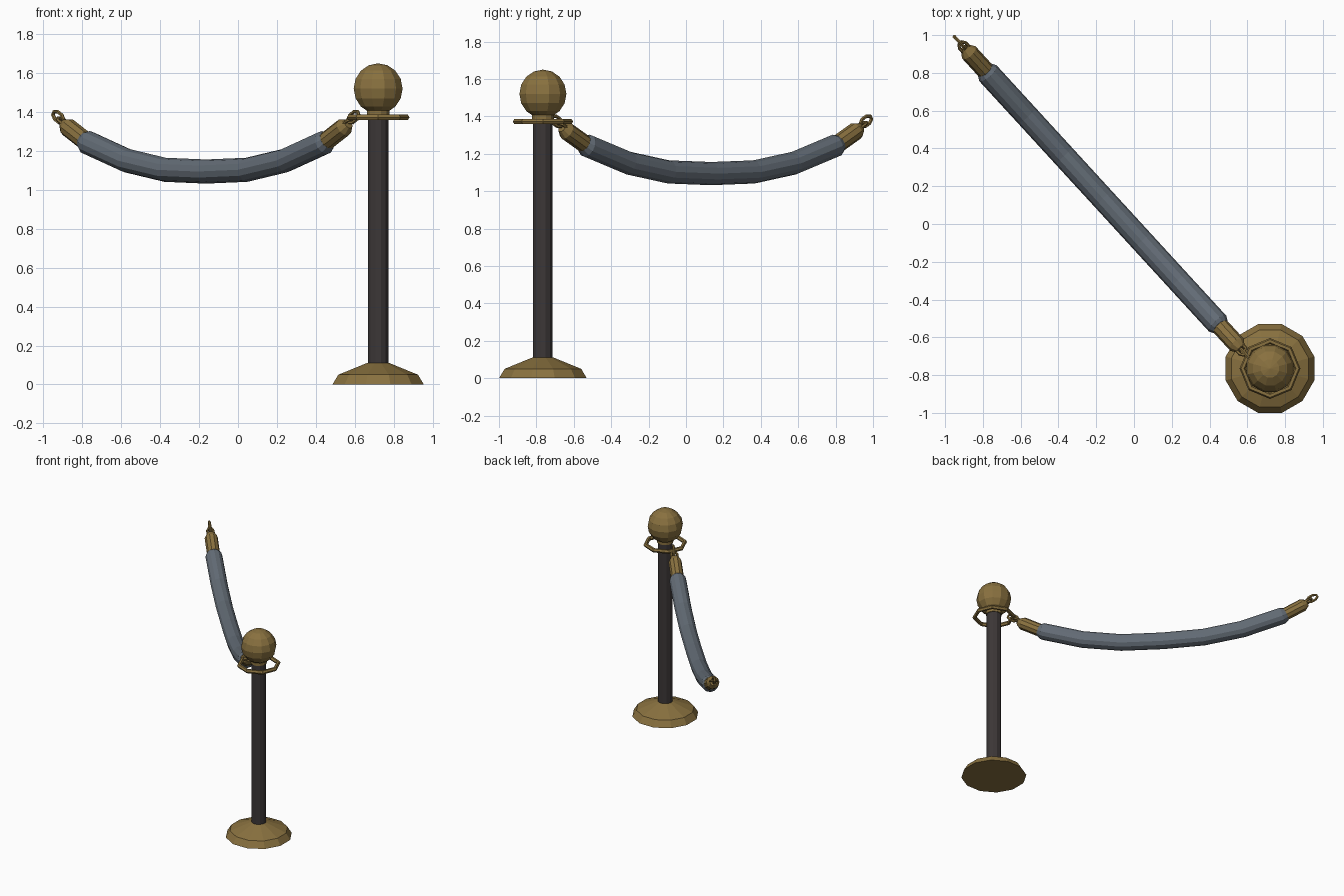
import bpy, math
from mathutils import Vector, Matrix

if "Cube" in bpy.data.objects:
    bpy.data.objects.remove(bpy.data.objects["Cube"])

PX, PY = 0.72, -0.765                  # post axis
MID = Vector((-0.165, 0.135, 0))       # rope middle
DIR = Vector((-0.676, 0.737, 0))       # rope heading, seen from above


def material(name, rgb):
    m = bpy.data.materials.new(name)
    m.diffuse_color = (*rgb, 1)
    m.use_nodes = True
    m.node_tree.nodes["Principled BSDF"].inputs["Base Color"].default_value = m.diffuse_color
    return m


BRASS = material("brass", (0.25, 0.165, 0.05))
DARK = material("dark_metal", (0.045, 0.038, 0.038))
CLOTH = material("grey_cloth", (0.125, 0.15, 0.18))


def make(name, verts, faces, mat):
    me = bpy.data.meshes.new(name)
    me.from_pydata(verts, [], faces)
    me.materials.append(mat)
    ob = bpy.data.objects.new(name, me)
    bpy.context.collection.objects.link(ob)
    return ob


def sweep(name, path, radii, sides, mat, up, closed=False, turn=0.0):
    """Tube through path points; 'up' is a vector never parallel to the path."""
    n, verts, faces = len(path), [], []
    for i, p in enumerate(path):
        a = path[(i - 1) % n] if closed or i else p
        b = path[(i + 1) % n] if closed or i < n - 1 else p
        t = (b - a).normalized()
        u = up.cross(t).normalized()
        v = t.cross(u)
        for k in range(sides):
            w = turn + math.tau * k / sides
            verts.append(p + radii[i] * (u * math.cos(w) + v * math.sin(w)))
    for i in range(n if closed else n - 1):
        j = (i + 1) % n
        for k in range(sides):
            l = (k + 1) % sides
            faces.append((i * sides + k, i * sides + l, j * sides + l, j * sides + k))
    if not closed:
        faces.append(tuple(reversed(range(sides))))
        faces.append(tuple(range((n - 1) * sides, n * sides)))
    return make(name, verts, faces, mat)


def upright(name, profile, sides, mat, turn=0.0):
    """Turned part on the post axis from (radius, z) pairs."""
    path = [Vector((PX, PY, z)) for r, z in profile]
    return sweep(name, path, [r for r, z in profile], sides, mat, Vector((0, 1, 0)), turn=turn)


def on_rope(s, z):
    return MID + DIR * s + Vector((0, 0, z))


def link(name, centre, along, side, length, width, thick):
    """Elongated chain link lying in the plane of 'along' and 'side'."""
    pts = []
    for k in range(8):
        w = math.tau * (k + 0.5) / 8
        pts.append(centre + along * math.cos(w) * length + side * math.sin(w) * width)
    return sweep(name, pts, [thick] * 8, 6, BRASS, along.cross(side), closed=True)


# stand
upright("base", [(0.243, 0), (0.212, 0.05), (0.06, 0.11)], 12, BRASS, math.radians(15))
upright("post", [(0.054, 0.10), (0.054, 1.41)], 12, DARK, math.radians(15))
upright("collar", [(0.06, 1.385), (0.06, 1.41)], 12, BRASS, math.radians(15))
bpy.ops.mesh.primitive_uv_sphere_add(segments=12, ring_count=8, radius=0.13,
                                     location=(PX, PY, 1.52), rotation=(0, 0, math.radians(15)))
ball = bpy.context.object
ball.name = "ball_finial"
ball.data.materials.append(BRASS)

# hanging ring around the post
ring = [Vector((PX + 0.145 * math.cos(math.tau * k / 8),
                PY + 0.145 * math.sin(math.tau * k / 8), 1.372)) for k in range(8)]
sweep("rope_ring", ring, [0.016] * 8, 6, BRASS, Vector((0, 0, 1)), closed=True)

# sagging rope with rounded ends
half = [(0.31, 1.103), (0.60, 1.15), (0.90, 1.243), (0.925, 1.256)]
stations = [(-s, z) for s, z in reversed(half)] + [(0, 1.094)] + half
across = DIR.cross(Vector((0, 0, 1)))
sweep("rope", [on_rope(s, z) for s, z in stations],
      [0.048] + [0.062] * 7 + [0.048], 12, CLOTH, Vector((0, 0, 1)))

# end caps and chain links, mirrored
for tag, sg in (("far", 1), ("post", -1)):
    cap = [(0.91, 1.248), (1.05, 1.322), (1.083, 1.34)]
    sweep(tag + "_cap", [on_rope(sg * s, z) for s, z in cap],
          [0.048, 0.048, 0.026], 10, BRASS, Vector((0, 0, 1)))
    along = (DIR * sg * 0.88 + Vector((0, 0, 0.47))).normalized()
    link(tag + "_inner_link", on_rope(sg * 1.085, 1.35), along, across, 0.04, 0.024, 0.009)
    link(tag + "_outer_link", on_rope(sg * 1.122, 1.374), along,
         across.cross(along).normalized(), 0.044, 0.024, 0.010)
